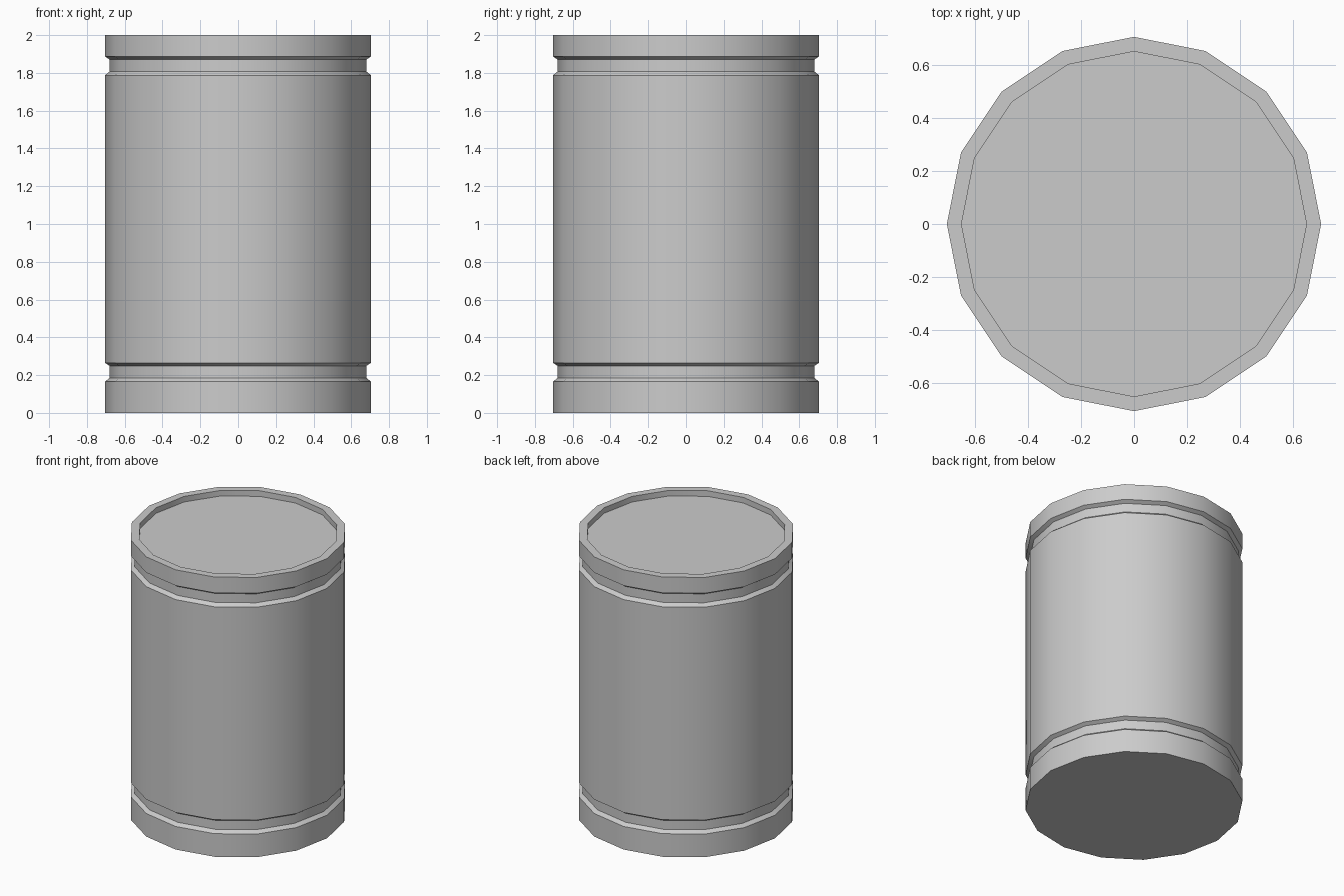
import bpy, bmesh, math

cube = bpy.data.objects.get("Cube")
if cube:
    bpy.data.objects.remove(cube, do_unlink=True)

SIDES = 16
OUTER, GROOVE, INNER = 0.705, 0.68, 0.65

grey = bpy.data.materials.new("light_grey_metal")
grey.use_nodes = True
colour = (0.6, 0.6, 0.6, 1)
grey.diffuse_color = colour
grey.node_tree.nodes["Principled BSDF"].inputs["Base Color"].default_value = colour


def lathe(name, profile):
    """Spin (radius, height) points into a closed drum with flat end caps."""
    bm = bmesh.new()
    rings = []
    for r, z in profile:
        angles = [math.tau * i / SIDES for i in range(SIDES)]
        rings.append([bm.verts.new((r * math.cos(a), r * math.sin(a), z)) for a in angles])
    for low, high in zip(rings, rings[1:]):
        for i in range(SIDES):
            j = (i + 1) % SIDES
            bm.faces.new((low[i], low[j], high[j], high[i]))
    bm.faces.new(rings[0][::-1])
    bm.faces.new(rings[-1])
    mesh = bpy.data.meshes.new(name)
    bm.to_mesh(mesh)
    bm.free()
    mesh.materials.append(grey)
    obj = bpy.data.objects.new(name, mesh)
    bpy.context.collection.objects.link(obj)
    return obj


def groove(z):
    """Bevelled groove running upward from height z."""
    return [(OUTER, z), (GROOVE, z + 0.02), (GROOVE, z + 0.084), (OUTER, z + 0.1)]


# Drum body with two grooves, a raised rim and a sunken lid
profile = [(OUTER, 0), *groove(0.165), *groove(1.787), (OUTER, 2), (INNER, 2), (INNER, 1.96)]
drum = lathe("drum", profile)

# Smooth around the wall, sharp at the bevels and rims
bpy.ops.object.select_all(action="DESELECT")
drum.select_set(True)
bpy.context.view_layer.objects.active = drum
bpy.ops.object.shade_smooth_by_angle(angle=math.radians(30))
